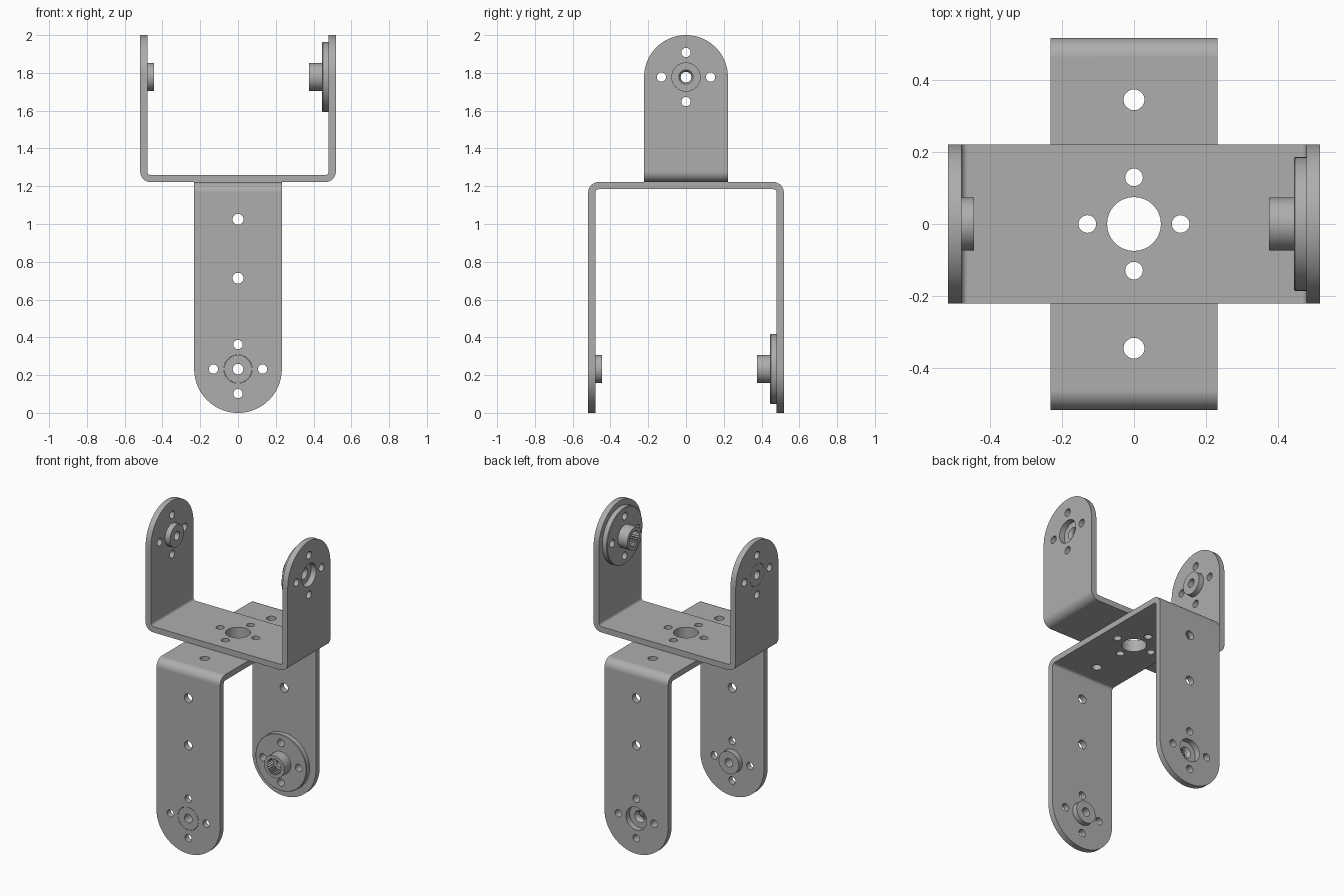
import bpy, bmesh
from math import pi, sin, cos, radians
from mathutils import Matrix, Vector

cube = bpy.data.objects.get("Cube")
if cube:
    bpy.data.objects.remove(cube, do_unlink=True)

OUT, THICK = 0.518, 0.038          # half span of each bracket, sheet thickness
INNER = OUT - THICK
SPLIT = 1.222                      # height where the two brackets meet
HOLE_RING, HOLE_R, BIG_R, SLOT_R = 0.13, 0.0245, 0.075, 0.029

metal = bpy.data.materials.new("brushed grey")
metal.use_nodes = True
grey = (0.42, 0.42, 0.42, 1)
metal.diffuse_color = grey
metal.node_tree.nodes["Principled BSDF"].inputs["Base Color"].default_value = grey


def make_object(name, bm):
    bmesh.ops.recalc_face_normals(bm, faces=bm.faces)
    mesh = bpy.data.meshes.new(name)
    bm.to_mesh(mesh)
    bm.free()
    mesh.materials.append(metal)
    obj = bpy.data.objects.new(name, mesh)
    bpy.context.collection.objects.link(obj)
    return obj


def activate(obj):
    bpy.ops.object.select_all(action='DESELECT')
    obj.select_set(True)
    bpy.context.view_layer.objects.active = obj


def boolean(obj, cutter, operation):
    activate(obj)
    mod = obj.modifiers.new("cut", 'BOOLEAN')
    mod.operation, mod.solver, mod.object = operation, 'EXACT', cutter
    bpy.ops.object.modifier_apply(modifier=mod.name)
    bpy.data.objects.remove(cutter, do_unlink=True)


def finish(obj, matrix):
    obj.data.transform(matrix)
    activate(obj)
    bpy.ops.object.shade_smooth_by_angle(angle=radians(30))
    mod = obj.modifiers.new("even shading", 'WEIGHTED_NORMAL')
    mod.keep_sharp = True


def prism(bm, points, direction):
    face = bm.faces.new([bm.verts.new(p) for p in points])
    new = bmesh.ops.extrude_face_region(bm, geom=[face])["geom"]
    verts = [g for g in new if isinstance(g, bmesh.types.BMVert)]
    bmesh.ops.translate(bm, verts=verts, vec=direction)


def drill(bm, axis, centre, radius, length=2.0):
    turn = Vector((0, 0, 1)).rotation_difference(Vector(axis)).to_matrix().to_4x4()
    bmesh.ops.create_cone(bm, cap_ends=True, segments=32, radius1=radius, radius2=radius,
                          depth=length, matrix=Matrix.Translation(centre) @ turn)


def ring_drill(bm, axis, centre):
    side = Vector((0, 1, 0))
    other = Vector(axis).cross(side)
    for step in (side, -side, other, -other):
        drill(bm, axis, Vector(centre) + step * HOLE_RING, HOLE_R,
              2.0 if axis[0] else 0.3)


def arc(cx, cz, r, start, end, n):
    return [(cx + r * cos(start + (end - start) * i / n),
             cz + r * sin(start + (end - start) * i / n)) for i in range(n + 1)]


def lathe(bm, profile, segments=64):
    # revolve a closed (x, radius) loop about the x axis
    verts = [bm.verts.new((x, 0, r)) for x, r in profile]
    edges = [bm.edges.new((verts[i], verts[i - 1])) for i in range(len(verts))]
    bmesh.ops.spin(bm, geom=verts + edges, axis=(1, 0, 0), cent=(0, 0, 0),
                   angle=2 * pi, steps=segments)
    bmesh.ops.remove_doubles(bm, verts=bm.verts, dist=1e-5)


def bracket(name, height, half, arm_holes, base_holes, matrix):
    pivot = height - half
    # bent sheet profile: outer side down and up, then inner side back
    ro, ri, top = 0.055, 0.055 - THICK, height + 0.1
    right_out = arc(OUT - ro, ro, ro, -pi / 2, 0, 8)
    right_in = arc(OUT - ro, ro, ri, 0, -pi / 2, 8)
    half_path = right_out + [(OUT, top), (INNER, top)] + right_in
    left = [(-x, z) for x, z in half_path]
    n = len(right_out) + 2
    outline = half_path[:n] + half_path[n:] + left[n:][::-1] + left[:n][::-1]
    bm = bmesh.new()
    prism(bm, [(x, -0.6, z) for x, z in outline], (0, 1.2, 0))
    sheet = make_object(name, bm)
    # trim to a strip with round arm ends
    bm = bmesh.new()
    shape = [(-half, -0.1), (half, -0.1)] + arc(0, pivot, half, 0, pi, 48)
    prism(bm, [(-1, y, z) for y, z in shape], (2, 0, 0))
    boolean(sheet, make_object("trim", bm), 'INTERSECT')
    # holes in arms and base
    bm = bmesh.new()
    drill(bm, (1, 0, 0), (0, 0, pivot), BIG_R)
    ring_drill(bm, (1, 0, 0), (0, 0, pivot))
    for z in arm_holes:
        drill(bm, (1, 0, 0), (0, 0, z), SLOT_R)
    drill(bm, (0, 0, 1), (0, 0, 0), BIG_R, 0.3)
    ring_drill(bm, (0, 0, 1), (0, 0, 0))
    for x in base_holes:
        drill(bm, (0, 0, 1), (x, 0, 0), SLOT_R, 0.3)
    boolean(sheet, make_object("drills", bm), 'DIFFERENCE')
    finish(sheet, matrix)

    place = matrix @ Matrix.Translation((0, 0, pivot))
    # plain bushing, flush with the outside of one arm
    bm = bmesh.new()
    lathe(bm, [(-OUT, 0.028), (-OUT, 0.0734), (-0.445, 0.0734), (-0.445, 0.028)])
    finish(make_object(name + "_bushing", bm), place)

    # flanged hub with a splined socket on the other arm
    bm = bmesh.new()
    lathe(bm, [(INNER, 0.038), (INNER, 0.186), (0.449, 0.186), (0.446, 0.183),
               (0.446, 0.0734), (0.376, 0.0734), (0.376, 0.028), (0.465, 0.028)])
    hub = make_object(name + "_hub", bm)
    bm = bmesh.new()
    ring_drill(bm, (1, 0, 0), (0, 0, 0))
    teeth = 24
    star = [(0.055 if i % 2 else 0.046, i * pi / teeth) for i in range(teeth * 2)]
    prism(bm, [(0.3, r * cos(a), r * sin(a)) for r, a in star], (0.14, 0, 0))
    boolean(hub, make_object("socket", bm), 'DIFFERENCE')
    finish(hub, place)


up = Matrix.Translation((0, 0, SPLIT))
# the lower bracket hangs upside down, a quarter turn round
flip = Matrix(((0, 1, 0, 0), (1, 0, 0, 0), (0, 0, -1, 0), (0, 0, 0, 1)))
bracket("upper_bracket", 2 - SPLIT, 0.222, [], [], up)
bracket("lower_bracket", SPLIT, 0.232, [SPLIT - 1.025, SPLIT - 0.713],
        [-0.346, 0.346], up @ flip)
